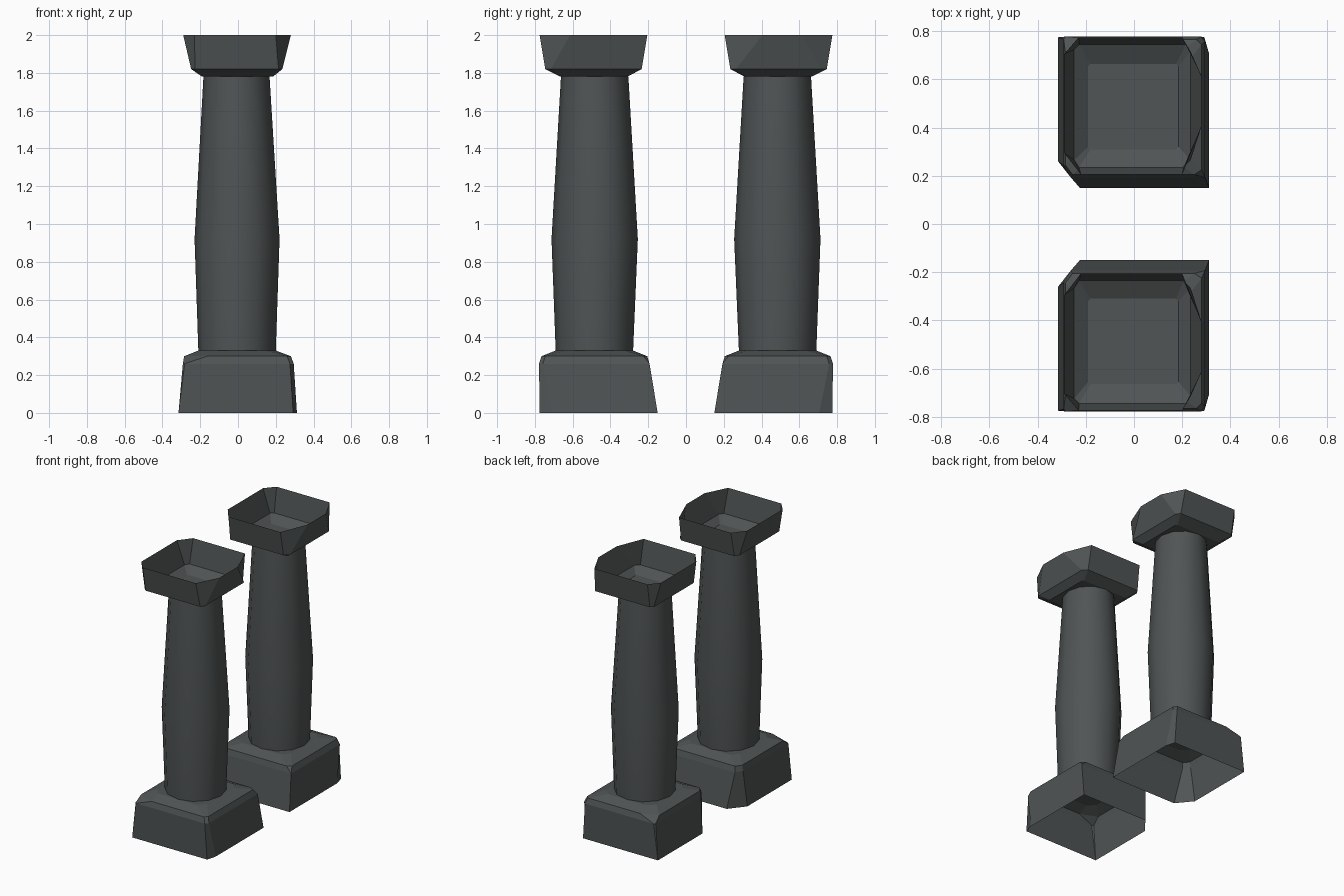
import bpy, bmesh, math

if "Cube" in bpy.data.objects:
    bpy.data.objects.remove(bpy.data.objects["Cube"])

stone = bpy.data.materials.new("dark stone")
stone.diffuse_color = (0.08, 0.089, 0.089, 1)
stone.use_nodes = True
stone.node_tree.nodes["Principled BSDF"].inputs["Base Color"].default_value = stone.diffuse_color


def finish(name, bm):
    bmesh.ops.remove_doubles(bm, verts=bm.verts, dist=0.0005)
    me = bpy.data.meshes.new(name)
    bm.to_mesh(me)
    bm.free()
    me.materials.append(stone)
    ob = bpy.data.objects.new(name, me)
    bpy.context.collection.objects.link(ob)
    # second pillar mirrored across y = 0
    m = ob.modifiers.new("mirror", 'MIRROR')
    m.use_axis = (False, True, False)
    return ob


def loft(loops, cap=None):
    bm = bmesh.new()
    rings = [[bm.verts.new(p) for p in loop] for loop in loops]
    n = len(rings[0])
    for a, b in zip(rings, rings[1:]):
        for i in range(n):
            j = (i + 1) % n
            bm.faces.new((a[i], a[j], b[j], b[i]))
    if cap == "top":
        bm.faces.new(rings[-1])
    elif cap == "bottom":
        bm.faces.new(rings[0][::-1])
    return bm


def chipped(z, x0, x1, y0, y1, c):
    # rectangle with a (dx, dy) chip off each corner, counter-clockwise
    (ax, ay), (bx, by), (cx, cy), (dx, dy) = c
    return [(x, y, z) for x, y in (
        (x0, y0 + ay), (x0 + ax, y0), (x1 - bx, y0), (x1, y0 + by),
        (x1, y1 - cy), (x1 - cx, y1), (x0 + dx, y1), (x0, y1 - dy))]


def ellipse(z, x0, x1, y0, y1, n=12):
    cx, cy = (x0 + x1) / 2, (y0 + y1) / 2
    rx, ry = (x1 - x0) / 2, (y1 - y0) / 2
    return [(cx + rx * math.cos(2 * math.pi * i / n),
             cy + ry * math.sin(2 * math.pi * i / n), z) for i in range(n)]


O = (0, 0)

# base: hollow rough block, open underneath
finish("base", loft([
    chipped(0.0, -0.315, 0.312, 0.15, 0.775, [(0.09, 0.11), O, (0.02, 0.07), O]),
    chipped(0.26, -0.292, 0.295, 0.193, 0.778, [(0.03, 0.05), O, (0.02, 0.02), (0.01, 0.01)]),
    chipped(0.30, -0.285, 0.28, 0.205, 0.765, [(0.03, 0.04), (0.03, 0.02), (0.02, 0.02), (0.12, 0.05)]),
    chipped(0.33, -0.21, 0.20, 0.28, 0.69, [(0.05, 0.05)] * 4),
], "top"))

# shaft: smooth round column with a swollen middle
shaft = finish("shaft", loft([
    ellipse(0.33, -0.21, 0.20, 0.28, 0.69),
    ellipse(0.92, -0.23, 0.22, 0.255, 0.712),
    ellipse(1.78, -0.183, 0.167, 0.305, 0.662),
]))
bpy.context.view_layer.objects.active = shaft
shaft.select_set(True)
bpy.ops.object.shade_smooth_by_angle(angle=math.radians(40))

# capital: chipped bowl, open on top
finish("capital", loft([
    chipped(1.78, -0.19, 0.185, 0.31, 0.665, [(0.01, 0.01)] * 4),
    chipped(1.82, -0.248, 0.235, 0.235, 0.745, [(0.02, 0.03), (0.03, 0.03), (0.02, 0.03), (0.02, 0.02)]),
    chipped(2.0, -0.29, 0.28, 0.205, 0.775, [(0.07, 0.09), (0.08, 0.20), (0.08, 0.16), (0.06, 0.07)]),
], "bottom"))
